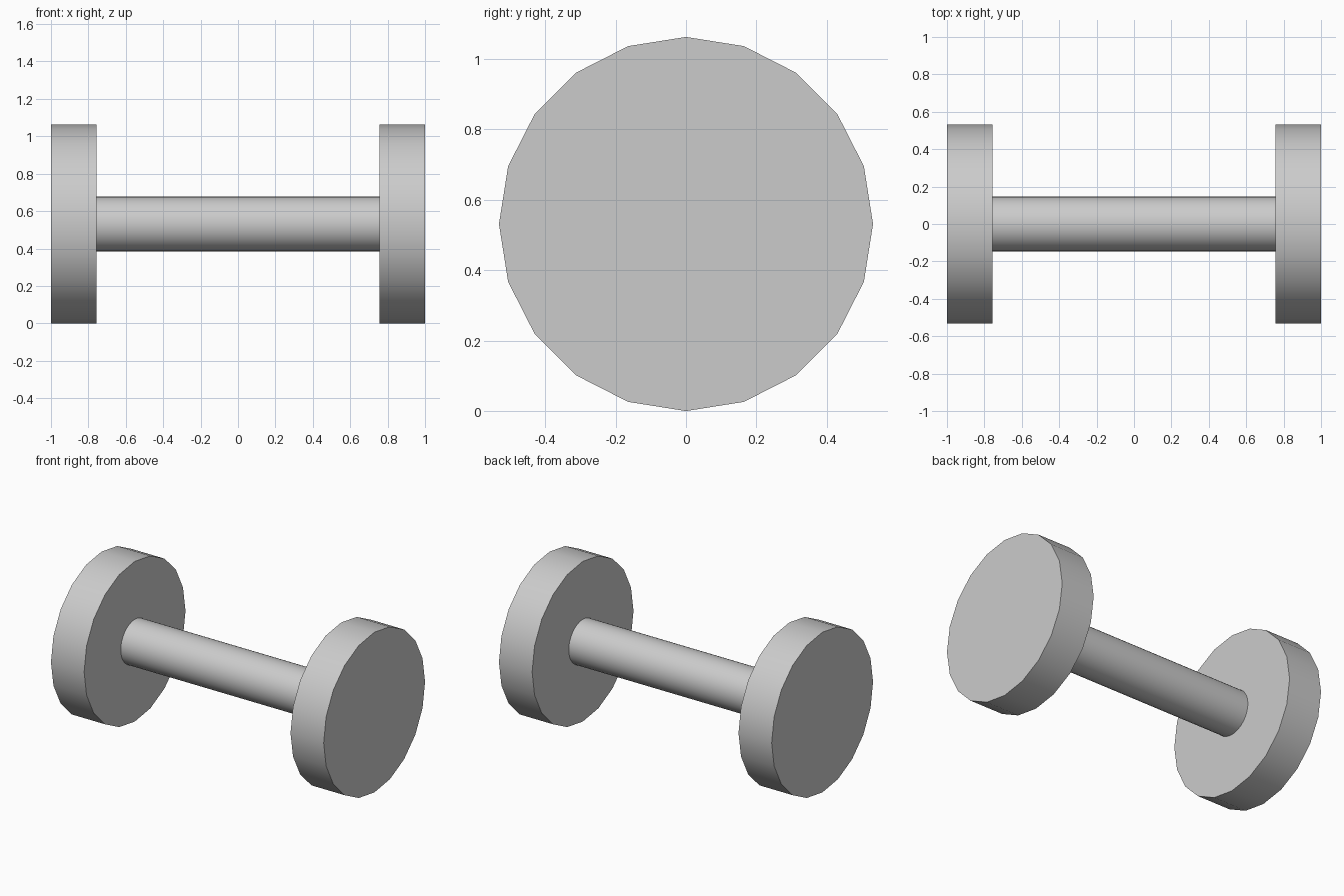
import bpy
from math import radians

if "Cube" in bpy.data.objects:
    bpy.data.objects.remove(bpy.data.objects["Cube"])

PLATE_R = 0.531
PLATE_T = 0.243
BAR_R = 0.147


def cylinder(name, x0, x1, radius, sides):
    """Smooth-sided cylinder lying along x, from x0 to x1."""
    bpy.ops.mesh.primitive_cylinder_add(
        vertices=sides, radius=radius, depth=x1 - x0,
        location=((x0 + x1) / 2, 0, PLATE_R), rotation=(0, radians(90), 0))
    ob = bpy.context.object
    ob.name = name
    bpy.ops.object.shade_smooth_by_angle(angle=radians(30))
    return ob


# Weight discs at both ends
cylinder("left_weight", -1, -1 + PLATE_T, PLATE_R, 20)
cylinder("right_weight", 1 - PLATE_T, 1, PLATE_R, 20)

# Handle bar between the discs
cylinder("handle_bar", -1 + PLATE_T, 1 - PLATE_T, BAR_R, 32)
